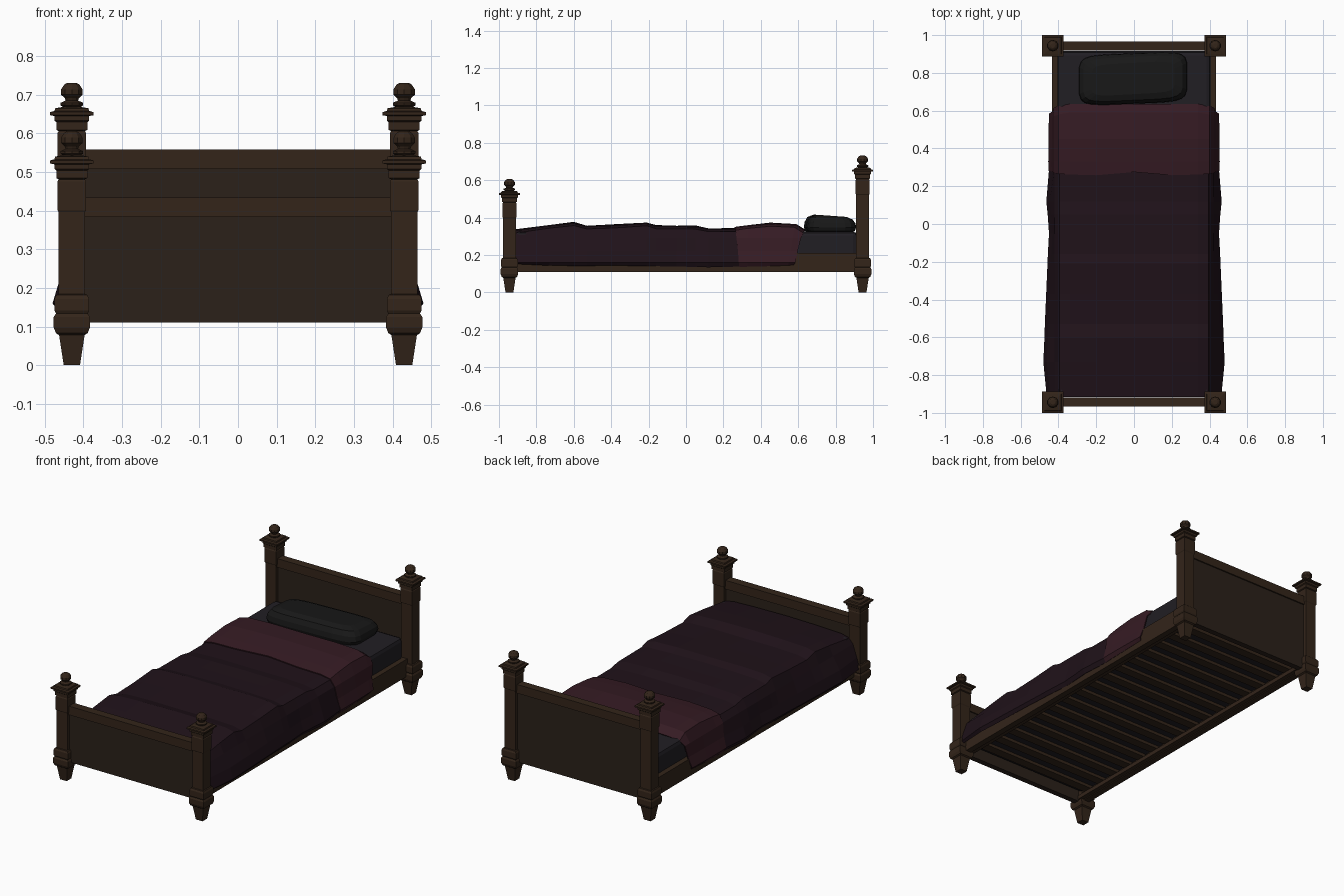
import bpy, bmesh, math
from mathutils import Vector

if "Cube" in bpy.data.objects:
    bpy.data.objects.remove(bpy.data.objects["Cube"])


def mat(name, r, g, b):
    m = bpy.data.materials.new(name)
    m.diffuse_color = (r, g, b, 1)
    m.use_nodes = True
    m.node_tree.nodes["Principled BSDF"].inputs["Base Color"].default_value = m.diffuse_color
    return m


WOOD = mat("wood", 0.033, 0.018, 0.010)
PANEL = mat("dark_wood", 0.024, 0.015, 0.010)
COVER = mat("plum_cloth", 0.014, 0.006, 0.010)
FOLD = mat("light_plum_cloth", 0.036, 0.011, 0.017)
SHEET = mat("sheet_cloth", 0.015, 0.013, 0.017)
PILLOW = mat("pillow_cloth", 0.009, 0.009, 0.009)


def finish(name, bm, material, recalc=True):
    if recalc:
        bmesh.ops.recalc_face_normals(bm, faces=bm.faces)
    me = bpy.data.meshes.new(name)
    bm.to_mesh(me)
    bm.free()
    ob = bpy.data.objects.new(name, me)
    me.materials.append(material)
    bpy.context.collection.objects.link(ob)
    return ob


def loft(bm, rings, closed=True):
    vs = [[bm.verts.new(p) for p in r] for r in rings]
    n = len(vs[0])
    for a, b in zip(vs, vs[1:]):
        for i in range(n if closed else n - 1):
            j = (i + 1) % n
            bm.faces.new((a[i], a[j], b[j], b[i]))
    if closed:
        bm.faces.new(vs[0][::-1])
        bm.faces.new(vs[-1])


def box(name, lo, hi, material, bevel=0.0):
    bm = bmesh.new()
    bmesh.ops.create_cube(bm, size=1)
    for v in bm.verts:
        v.co = Vector([(l + h) / 2 + c * (h - l) for l, h, c in zip(lo, hi, v.co)])
    if bevel:
        bmesh.ops.bevel(bm, geom=bm.edges[:], offset=bevel, segments=2,
                        profile=0.5, affect='EDGES')
    return finish(name, bm, material)


def ngon(cx, cy, r, z, n, turn=0.5):
    return [(cx + r * math.cos(math.tau * (i + turn) / n),
             cy + r * math.sin(math.tau * (i + turn) / n), z) for i in range(n)]


# Posts: square turned profile (half-width, z); upper part shifts with height
LEG = [(0.021, 0), (0.033, 0.078), (0.041, 0.083), (0.047, 0.098), (0.047, 0.125),
       (0.041, 0.134), (0.045, 0.142), (0.045, 0.172), (0.040, 0.182), (0.034, 0.184)]
CAP = [(0.034, -0.13), (0.037, -0.125), (0.037, -0.05), (0.034, -0.045),
       (0.040, -0.042), (0.040, -0.022), (0.045, -0.018), (0.045, -0.006),
       (0.056, -0.004), (0.056, 0.004), (0.045, 0.007), (0.043, 0.014), (0.02, 0.018)]
FINIAL = [(0.020, 0.014), (0.031, 0.022), (0.031, 0.028), (0.017, 0.034),
          (0.019, 0.040), (0.029, 0.049), (0.029, 0.063), (0.021, 0.075), (0.012, 0.080)]


def post(name, x, y, top):
    bm = bmesh.new()
    prof = LEG + [(r, top + z) for r, z in CAP]
    loft(bm, [ngon(x, y, r * math.sqrt(2), z, 4) for r, z in prof])
    loft(bm, [ngon(x, y, r, top + z, 10) for r, z in FINIAL])
    finish(name, bm, WOOD)


for side, s in (("left", -1), ("right", 1)):
    post("foot_post_" + side, s * 0.43, -0.944, 0.526)
    post("head_post_" + side, s * 0.43, 0.944, 0.651)
    # Side rails and slat ledges
    x0, x1 = sorted((s * 0.40, s * 0.435))
    box("side_rail_" + side, (x0, -0.92, 0.11), (x1, 0.92, 0.21), WOOD)
    x0, x1 = sorted((s * 0.375, s * 0.402))
    box("slat_ledge_" + side, (x0, -0.92, 0.115), (x1, 0.92, 0.138), WOOD)

# Head and foot boards with top rails
for name, s, top in (("foot", -1, 0.434), ("head", 1, 0.558)):
    y0, y1 = sorted((s * 0.926, s * 0.958))
    box(name + "_panel", (-0.405, y0, 0.11), (0.405, y1, top - 0.04), PANEL)
    y0, y1 = sorted((s * 0.919, s * 0.966))
    box(name + "_top_rail", (-0.405, y0, top - 0.05), (0.405, y1, top), WOOD)

# Slats
N = 16
for i in range(N):
    y = -0.84 + 1.68 * i / (N - 1)
    box("slat_%02d" % i, (-0.40, y - 0.026, 0.138), (0.40, y + 0.026, 0.156), WOOD)

# Mattress
box("mattress", (-0.405, -0.915, 0.157), (0.405, 0.915, 0.325), SHEET, 0.022)

# Pillow: rounded rectangles stacked (size factor, z, tilt)
bm = bmesh.new()
rings = []
for f, z, tilt in ((0.80, 0.318, 0), (0.95, 0.328, 0), (1.0, 0.348, 0),
                   (0.97, 0.373, 0.004), (0.86, 0.396, 0.007), (0.62, 0.409, 0.006)):
    ring = []
    for i in range(20):
        a = math.tau * (i + 0.5) / 20
        c, s = math.cos(a), math.sin(a)
        px = math.copysign(abs(c) ** 0.35, c)
        py = math.copysign(abs(s) ** 0.35, s)
        ring.append((-0.005 + 0.287 * (1 - (1 - f) * 0.6) * px,
                     0.77 + 0.134 * f * py + 0.012 * px, z - tilt * py))
    rings.append(ring)
loft(bm, rings)
finish("pillow", bm, PILLOW)


# Draped cloth: cross-sections (y, top height, hem half-width, hem z)
def drape(name, stations, material, grow=0.0, skew=None):
    rings = []
    for k, (y, top, w, hem) in enumerate(stations):
        half = [(0.20, top - 0.001), (0.34, top - 0.006), (0.395, top - 0.018),
                (0.420, 0.29), (w - 0.018, 0.22), (w, 0.16), (w - 0.014, hem)]
        half = [(x + (grow if x > 0.35 else 0), z) for x, z in half]
        dy = skew[k] if skew else [0] * 8
        right = [(x, y + d, z) for (x, z), d in zip(half, dy[1:])]
        mid = [(0, y + dy[0], top + 0.002 * (-1) ** k)]
        rings.append([(-x, yy, z) for x, yy, z in right[::-1]] + mid + right)
    bm = bmesh.new()
    loft(bm, rings, closed=False)
    for f in bm.faces:
        f.normal_update()
    if sum(f.normal.z * f.calc_area() for f in bm.faces) < 0:
        bmesh.ops.reverse_faces(bm, faces=bm.faces)
    ob = finish(name, bm, material, recalc=False)
    m = ob.modifiers.new("thickness", 'SOLIDIFY')
    m.thickness = 0.006
    m.offset = -1


drape("blanket", [
    (-0.915, 0.335, 0.462, 0.152), (-0.73, 0.361, 0.480, 0.143),
    (-0.60, 0.375, 0.474, 0.142), (-0.53, 0.357, 0.472, 0.142),
    (-0.37, 0.363, 0.465, 0.143), (-0.21, 0.374, 0.458, 0.141),
    (-0.16, 0.358, 0.456, 0.140), (-0.05, 0.357, 0.450, 0.138),
    (0.05, 0.356, 0.457, 0.136), (0.12, 0.343, 0.464, 0.134),
    (0.30, 0.342, 0.449, 0.138)], COVER)

z8 = [0] * 8
drape("folded_cover", [
    (0.27, 0.350, 0.449, 0.136), (0.33, 0.360, 0.450, 0.137),
    (0.45, 0.371, 0.449, 0.140), (0.59, 0.366, 0.447, 0.144),
    (0.635, 0.335, 0.445, 0.146)], FOLD, 0.004,
    [[0.005, -0.012, -0.008, -0.005, 0, 0.008, 0.012, 0.015], z8, z8,
     [0, 0, 0, -0.01, -0.02, -0.03, -0.04, -0.045],
     [0, 0, 0, -0.008, -0.02, -0.038, -0.05, -0.06]])
